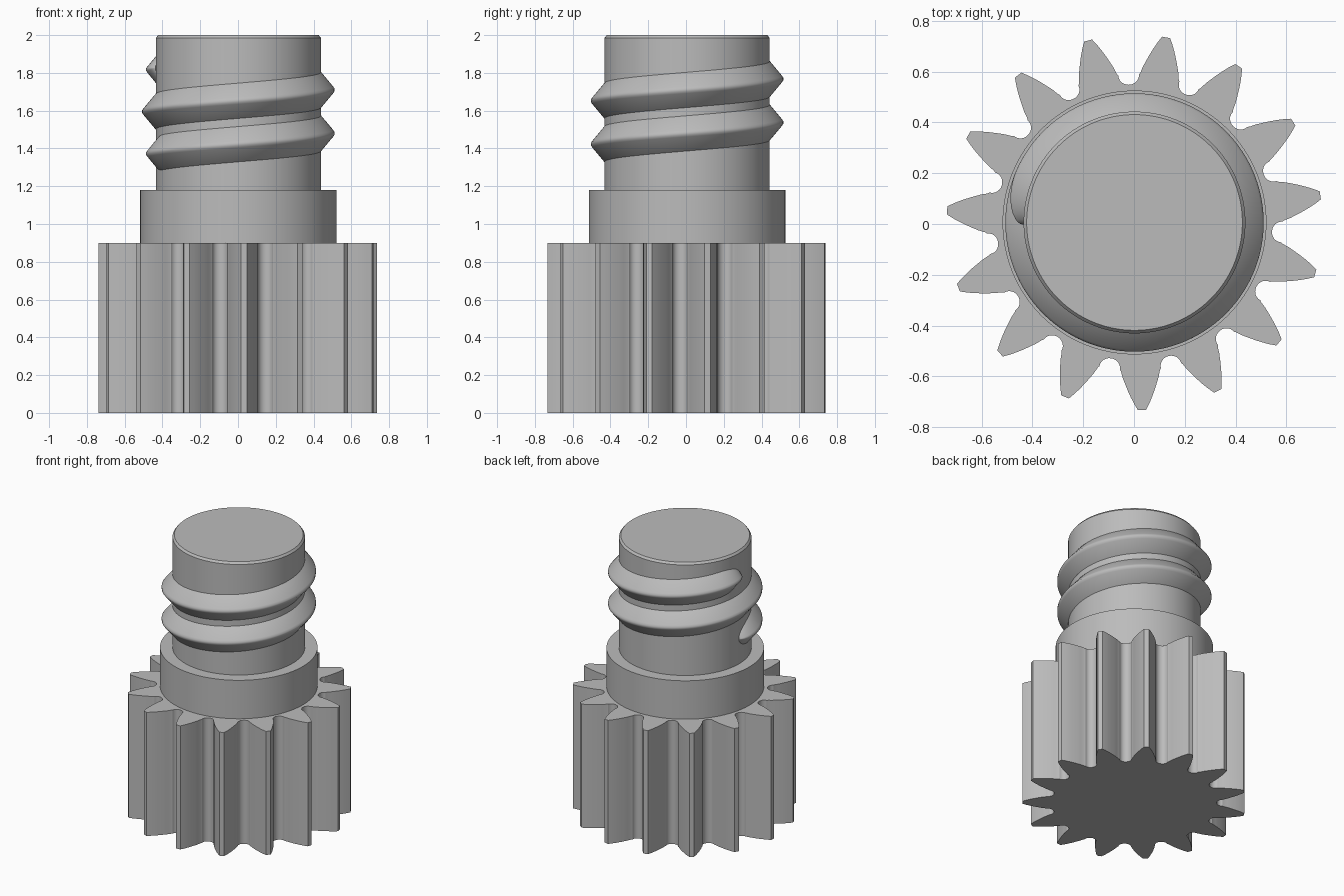
import bpy, bmesh
from math import sin, cos, pi, radians, degrees, sqrt

if "Cube" in bpy.data.objects:
    bpy.data.objects.remove(bpy.data.objects["Cube"], do_unlink=True)

CENTRE = (0.002, 0.006, 0)      # shared axis of all parts
TEETH = 15
PITCH = 0.23

grey = bpy.data.materials.new("plain grey")
grey.use_nodes = True
colour = (0.5, 0.5, 0.5, 1)
grey.diffuse_color = colour
grey.node_tree.nodes["Principled BSDF"].inputs["Base Color"].default_value = colour


def finish(name, bm, sharp):
    bmesh.ops.recalc_face_normals(bm, faces=bm.faces)
    mesh = bpy.data.meshes.new(name)
    bm.to_mesh(mesh)
    bm.free()
    mesh.materials.append(grey)
    obj = bpy.data.objects.new(name, mesh)
    obj.location = CENTRE
    bpy.context.collection.objects.link(obj)
    bpy.ops.object.select_all(action='DESELECT')
    obj.select_set(True)
    bpy.context.view_layer.objects.active = obj
    bpy.ops.object.shade_smooth_by_angle(angle=radians(sharp))
    return obj


def skin(name, rings, sharp=30):
    """Joins equal closed rings of points and caps both ends."""
    bm = bmesh.new()
    rows = [[bm.verts.new(p) for p in ring] for ring in rings]
    for a, b in zip(rows, rows[1:]):
        n = len(a)
        for i in range(n):
            j = (i + 1) % n
            bm.faces.new((a[i], a[j], b[j], b[i]))
    bm.faces.new(rows[0])
    bm.faces.new(rows[-1])
    return finish(name, bm, sharp)


def circle(r, z, n=128):
    return [(r * cos(2 * pi * i / n), r * sin(2 * pi * i / n), z) for i in range(n)]


# Gear: one tooth and its round gullet, repeated around the axis
flank = [(0.59, 0.077), (0.615, 0.071), (0.64, 0.062), (0.665, 0.0525),
         (0.69, 0.042), (0.715, 0.030), (0.74, 0.016)]     # radius, half width
half = [(r, w / r) for r, w in flank]
tooth = [(r, -a) for r, a in half] + [(r, a) for r, a in reversed(half)]
for i in range(0, 13):
    t = pi * i / 12
    r = 0.583 - 0.04 * sin(t)
    tooth.append((r, pi / TEETH - 0.041 * cos(t) / r))
outline = []
for k in range(TEETH):
    turn = radians(8.3) + 2 * pi * k / TEETH
    outline += [(r * cos(a + turn), r * sin(a + turn)) for r, a in tooth]
skin("gear", [[(x, y, z) for x, y in outline] for z in (0, 0.9)], 28)

# Collar and shaft
skin("collar", [circle(0.52, z) for z in (0.9, 1.18)])
skin("shaft", [circle(0.437, 1.18), circle(0.437, 1.985), circle(0.425, 2.0)])

# Screw thread: two turns with rounded, tapering ends
section = [(-0.012, -0.100), (0.0, -0.092), (0.062, -0.018), (0.070, -0.007),
           (0.070, 0.007), (0.062, 0.018), (0.0, 0.092), (-0.012, 0.100)]
rings = []
START, END, RAMP = -181, 541, 26
angles = [START + (END - START) * i / 288 for i in range(289)]
angles = sorted(angles + [START + d for d in (0.3, 1)] + [END - d for d in (0.3, 1)])
for deg in angles:
    t = min(1, (deg - START) / RAMP, (END - deg) / RAMP)
    s = max(0.05, sqrt(max(0, 1 - (1 - t) ** 2)))
    a, mid = radians(deg), 1.48 + PITCH * deg / 360
    rings.append([((0.439 + h * s) * cos(a), (0.439 + h * s) * sin(a), mid + w * s)
                  for h, w in section])
skin("thread", rings, 60)
